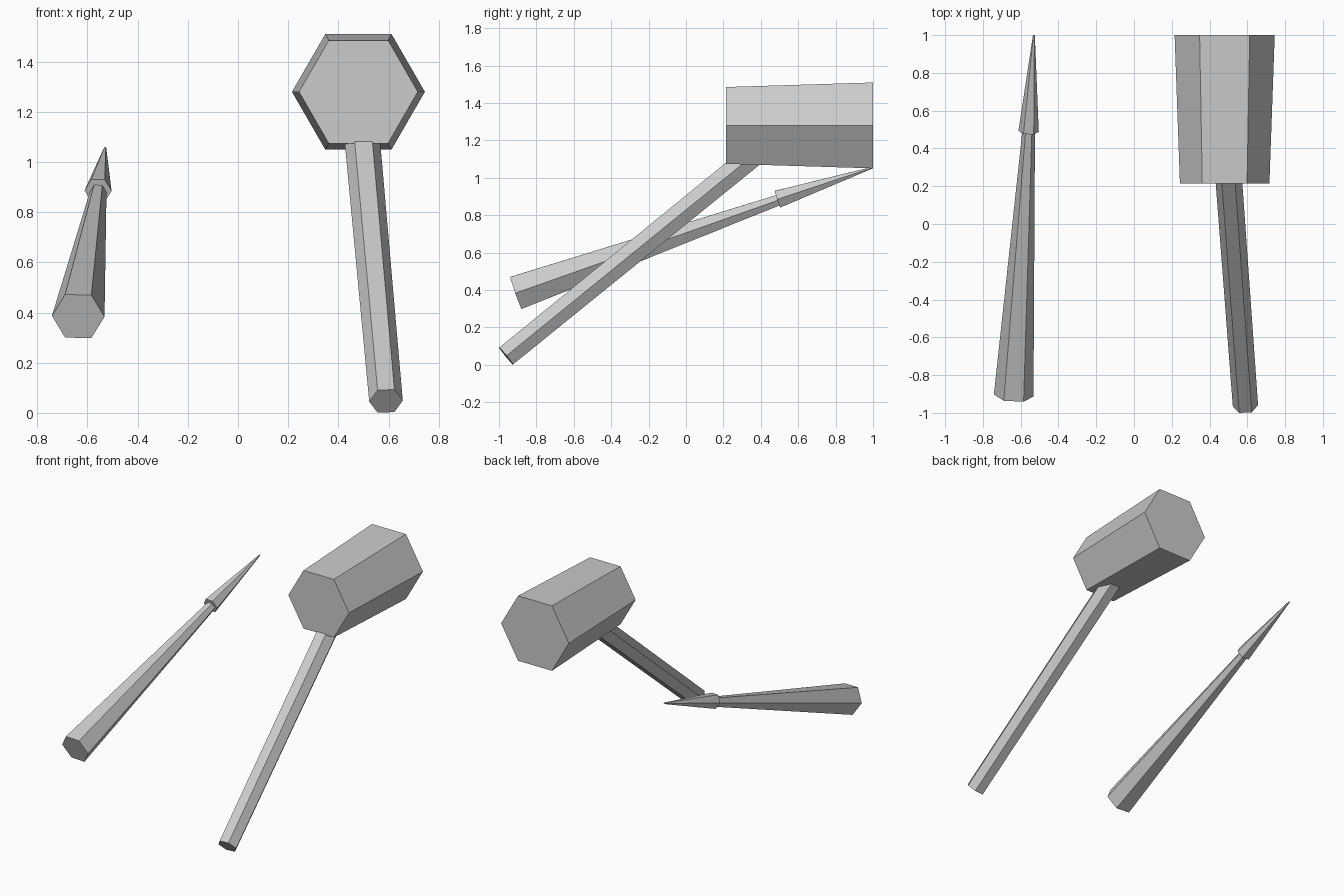
import bpy, bmesh, math
from mathutils import Vector

if "Cube" in bpy.data.objects:
    bpy.data.objects.remove(bpy.data.objects["Cube"])

grey = bpy.data.materials.new("plain grey")
grey.diffuse_color = (0.6, 0.6, 0.6, 1)
grey.use_nodes = True
grey.node_tree.nodes["Principled BSDF"].inputs["Base Color"].default_value = grey.diffuse_color


def hex_bar(name, start, end, r_start, r_end):
    """Closed six-sided tapered bar with flat top and bottom, cut square to its axis."""
    a, b = Vector(start), Vector(end)
    d = (b - a).normalized()
    u = (Vector((1, 0, 0)) - d * d.x).normalized()
    v = u.cross(d)
    bm = bmesh.new()
    rings = []
    for c, r in ((a, r_start), (b, r_end)):
        ring = []
        for i in range(6):
            t = math.radians(60 * i)
            ring.append(bm.verts.new(c + r * (u * math.cos(t) + v * math.sin(t))))
        rings.append(ring)
        bm.faces.new(ring)
    for i in range(6):
        j = (i + 1) % 6
        bm.faces.new((rings[0][i], rings[0][j], rings[1][j], rings[1][i]))
    bmesh.ops.recalc_face_normals(bm, faces=bm.faces)
    mesh = bpy.data.meshes.new(name)
    bm.to_mesh(mesh)
    bm.free()
    mesh.materials.append(grey)
    obj = bpy.data.objects.new(name, mesh)
    bpy.context.collection.objects.link(obj)
    return obj


# Mallet: head flares slightly to the back, handle runs up into its underside
hex_bar("mallet_head", (0.48, 0.215, 1.28), (0.48, 1.0, 1.28), 0.237, 0.265)
hex_bar("mallet_handle", (0.59, -0.962, 0.047), (0.488, 0.42, 1.17), 0.067, 0.071)

# Pick: tapering handle with a wider pointed spike on its thin end
hex_bar("pick_handle", (-0.637, -0.908, 0.385), (-0.556, 0.52, 0.89), 0.105, 0.032)
hex_bar("pick_spike", (-0.558, 0.49, 0.886), (-0.53, 0.999, 1.055), 0.054, 0.005)
